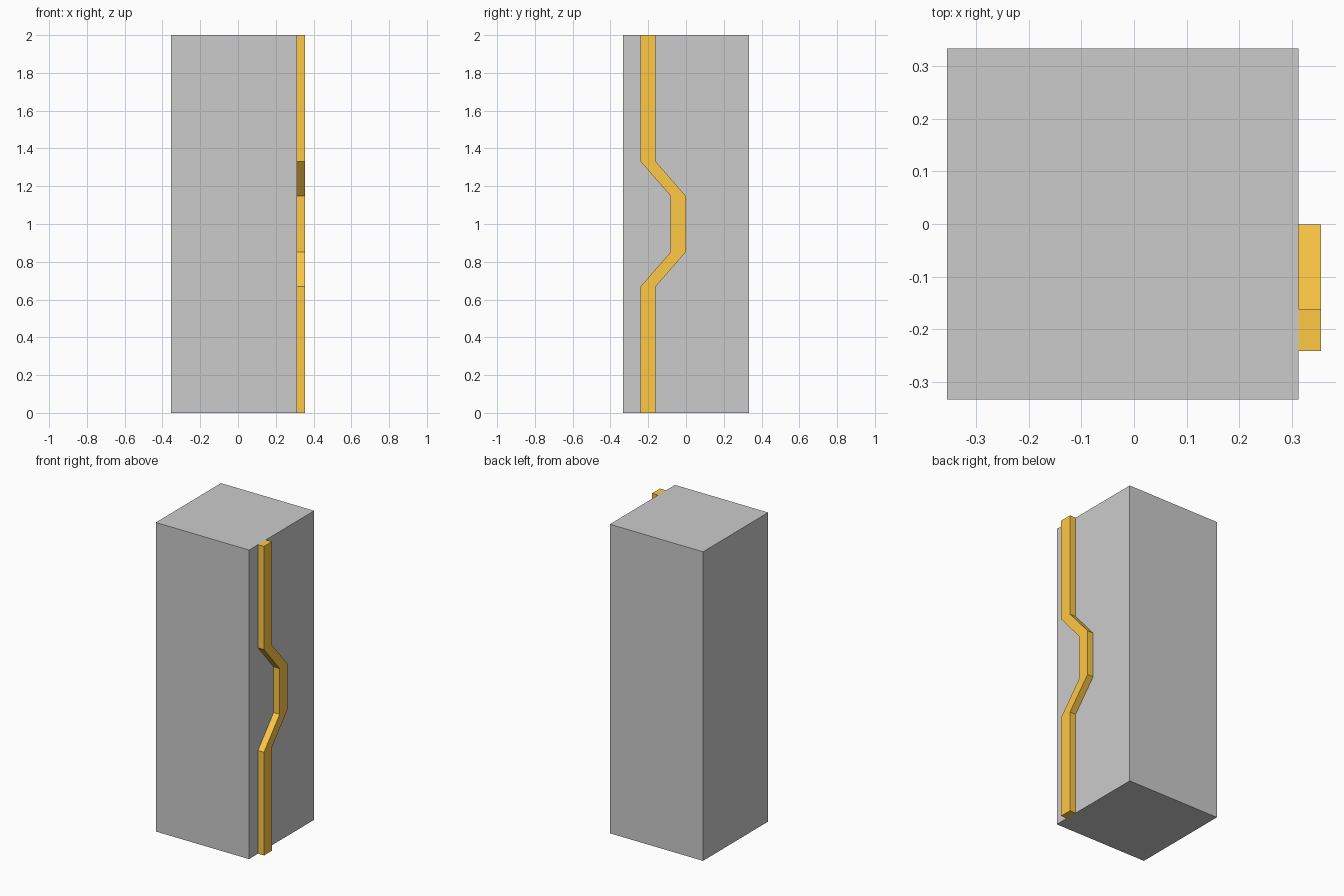
import bpy, bmesh

if "Cube" in bpy.data.objects:
    bpy.data.objects.remove(bpy.data.objects["Cube"])

X0, X1, X2 = -0.355, 0.312, 0.355   # body left, body right, strip outer face
HALF_Y, HEIGHT = 0.333, 2.0
STRIP_W = 0.08


def extrude_x(name, profile, x_from, x_to):
    """Extrude a closed (y, z) profile along x into a solid object."""
    bm = bmesh.new()
    face = bm.faces.new([bm.verts.new((x_from, y, z)) for y, z in profile])
    ext = bmesh.ops.extrude_face_region(bm, geom=[face], use_keep_orig=True)
    verts = [v for v in ext["geom"] if isinstance(v, bmesh.types.BMVert)]
    bmesh.ops.translate(bm, verts=verts, vec=(x_to - x_from, 0, 0))
    bmesh.ops.recalc_face_normals(bm, faces=bm.faces)
    mesh = bpy.data.meshes.new(name)
    bm.to_mesh(mesh)
    bm.free()
    obj = bpy.data.objects.new(name, mesh)
    bpy.context.collection.objects.link(obj)
    return obj


# Main block
extrude_x("body", [(-HALF_Y, 0), (HALF_Y, 0), (HALF_Y, HEIGHT), (-HALF_Y, HEIGHT)], X0, X1)

# Raised kinked strip on the right side: lower half path mirrored about mid height
lower = [(-0.241, 0), (-0.241, 0.668), (-0.081, 0.852)]
path = lower + [(y, HEIGHT - z) for y, z in reversed(lower)]
outline = path + [(y + STRIP_W, z) for y, z in reversed(path)]
strip = extrude_x("accent_strip", outline, X1, X2)

orange = bpy.data.materials.new("orange")
orange.diffuse_color = (1.0, 0.58, 0.06, 1)
orange.use_nodes = True
orange.node_tree.nodes["Principled BSDF"].inputs["Base Color"].default_value = orange.diffuse_color
strip.data.materials.append(orange)
